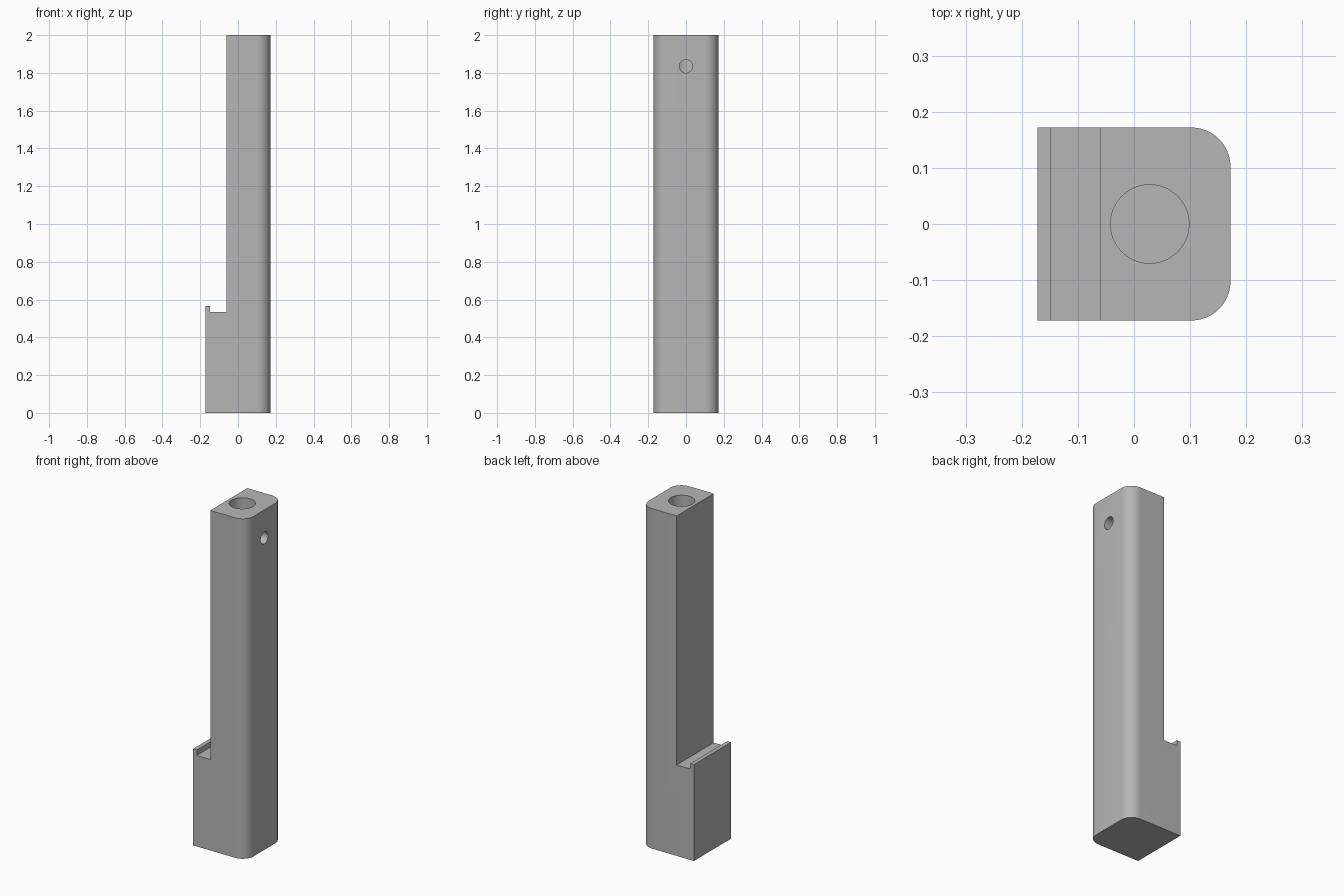
import bpy
import bmesh
import math

cube = bpy.data.objects.get("Cube")
if cube:
    bpy.data.objects.remove(cube, do_unlink=True)

HALF = 0.172          # half width of the square base
STEP_X = -0.06        # flat side of the tall shaft
LIP_X = -0.148        # inner side of the raised lip
SHELF_Z, LIP_Z, TOP_Z = 0.535, 0.567, 2.0
BORE_X, BORE_R, BORE_DEPTH = 0.028, 0.07, 0.35
PIN_Z, PIN_R = 1.835, 0.035

# Plain grey material
grey = bpy.data.materials.new("grey")
grey.use_nodes = True
colour = (0.47, 0.47, 0.47, 1)
grey.diffuse_color = colour
grey.node_tree.nodes["Principled BSDF"].inputs["Base Color"].default_value = colour

# Stepped side profile, extruded from front to back
profile = [(-HALF, 0), (HALF, 0), (HALF, TOP_Z), (STEP_X, TOP_Z),
           (STEP_X, SHELF_Z), (LIP_X, SHELF_Z), (LIP_X, LIP_Z), (-HALF, LIP_Z)]
bm = bmesh.new()
side = bm.faces.new([bm.verts.new((x, -HALF, z)) for x, z in profile])
result = bmesh.ops.extrude_face_region(bm, geom=[side])
moved = [v for v in result["geom"] if isinstance(v, bmesh.types.BMVert)]
bmesh.ops.translate(bm, verts=moved, vec=(0, 2 * HALF, 0))
bmesh.ops.recalc_face_normals(bm, faces=bm.faces)

# Round the two long upright edges on the left side
corners = [e for e in bm.edges if all(v.co.x > HALF - 0.001 for v in e.verts)
           and abs(e.verts[0].co.z - e.verts[1].co.z) > 1]
bmesh.ops.bevel(bm, geom=corners, offset=0.07, segments=12, profile=0.5, affect='EDGES')

mesh = bpy.data.meshes.new("stepped_post")
bm.to_mesh(mesh)
bm.free()
mesh.materials.append(grey)
post = bpy.data.objects.new("stepped_post", mesh)
bpy.context.collection.objects.link(post)


def drill(name, radius, length, location, rotation=(0, 0, 0)):
    """Cut a round hole in the post and remove the cutter."""
    bpy.ops.mesh.primitive_cylinder_add(vertices=48, radius=radius, depth=length,
                                        location=location, rotation=rotation)
    cutter = bpy.context.object
    cutter.name = name
    cutter.hide_render = True
    cutter.data.materials.append(grey)
    cut = post.modifiers.new(name, 'BOOLEAN')
    cut.operation = 'DIFFERENCE'
    cut.solver = 'EXACT'
    cut.object = cutter
    bpy.ops.object.select_all(action='DESELECT')
    post.select_set(True)
    bpy.context.view_layer.objects.active = post
    bpy.ops.object.modifier_apply(modifier=name)
    bpy.data.objects.remove(cutter, do_unlink=True)


# Blind bore in the top, then the cross hole that meets it
drill("top_bore", BORE_R, 2 * BORE_DEPTH, (BORE_X, 0, TOP_Z))
drill("cross_hole", PIN_R, 0.3, (BORE_X + 0.15, 0, PIN_Z), (0, math.pi / 2, 0))

bpy.ops.object.shade_smooth_by_angle(angle=math.radians(30))
